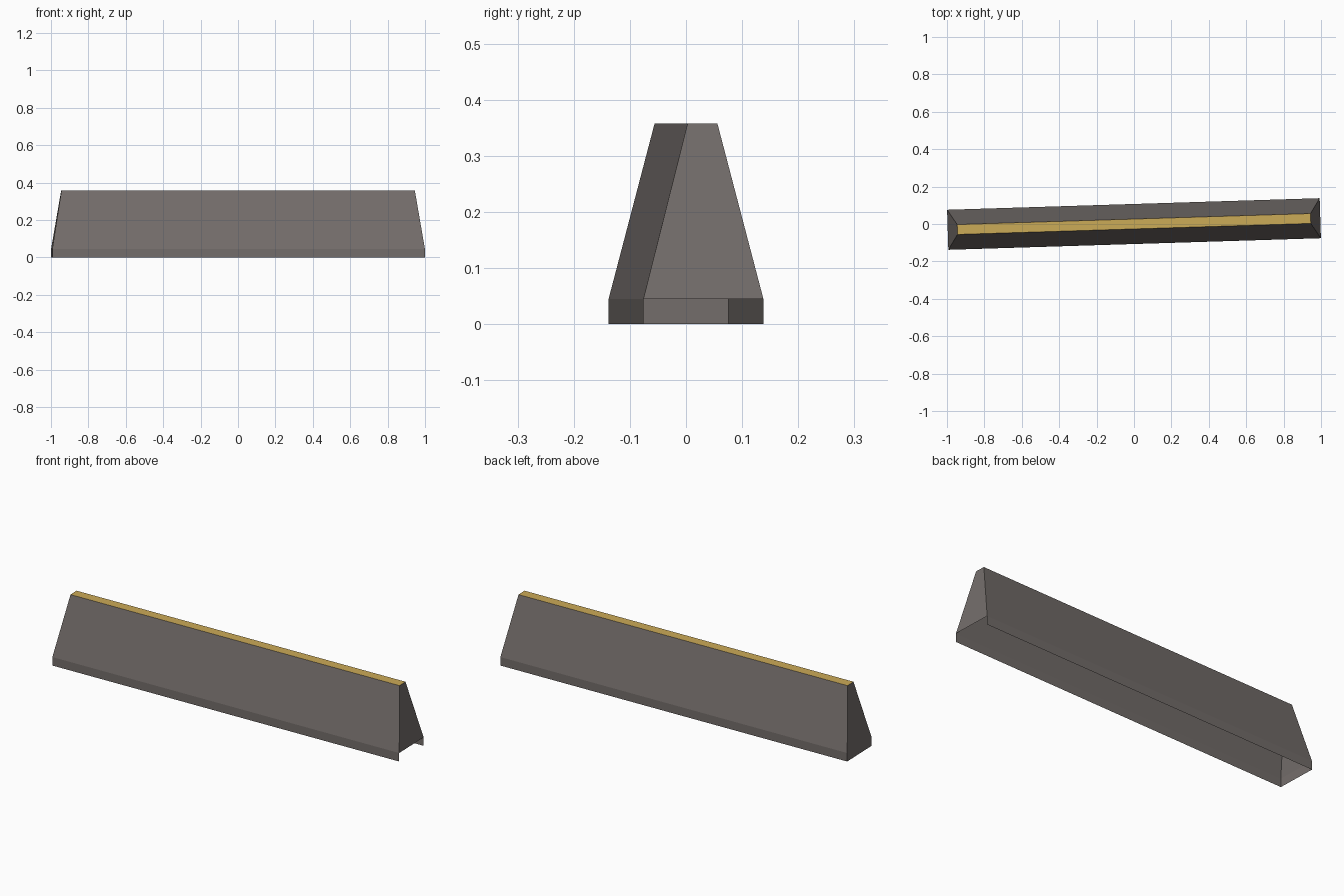
import bpy, bmesh, math

if "Cube" in bpy.data.objects:
    bpy.data.objects.remove(bpy.data.objects["Cube"])


def material(name, rgb):
    m = bpy.data.materials.new(name)
    m.diffuse_color = (*rgb, 1.0)
    m.use_nodes = True
    m.node_tree.nodes["Principled BSDF"].inputs["Base Color"].default_value = m.diffuse_color
    return m


stone = material("warm grey", (0.175, 0.155, 0.147))
gold = material("gold", (0.60, 0.405, 0.095))

# Barrier shell: three stacked rectangles (half length, half width, height)
levels = [(0.9965, 0.107, 0.0), (0.9965, 0.107, 0.045), (0.945, 0.0265, 0.358)]
bm = bmesh.new()
rings = [[bm.verts.new((sx * l, sy * w, z))
          for sx, sy in ((-1, -1), (1, -1), (1, 1), (-1, 1))]
         for l, w, z in levels]

for level, (low, high) in enumerate(zip(rings, rings[1:])):
    for i in range(4):
        if level == 0 and i == 1:
            continue  # the skirt is open at the right end
        j = (i + 1) % 4
        bm.faces.new((low[i], low[j], high[j], high[i]))

# Gold cap strip on top; the underside stays open
cap = bm.faces.new(rings[-1])
cap.material_index = 1

mesh = bpy.data.meshes.new("barrier")
bm.to_mesh(mesh)
bm.free()
mesh.materials.append(stone)
mesh.materials.append(gold)
barrier = bpy.data.objects.new("barrier", mesh)
bpy.context.collection.objects.link(barrier)

# The whole barrier is turned slightly about z
barrier.rotation_euler.z = math.atan(0.0311)
